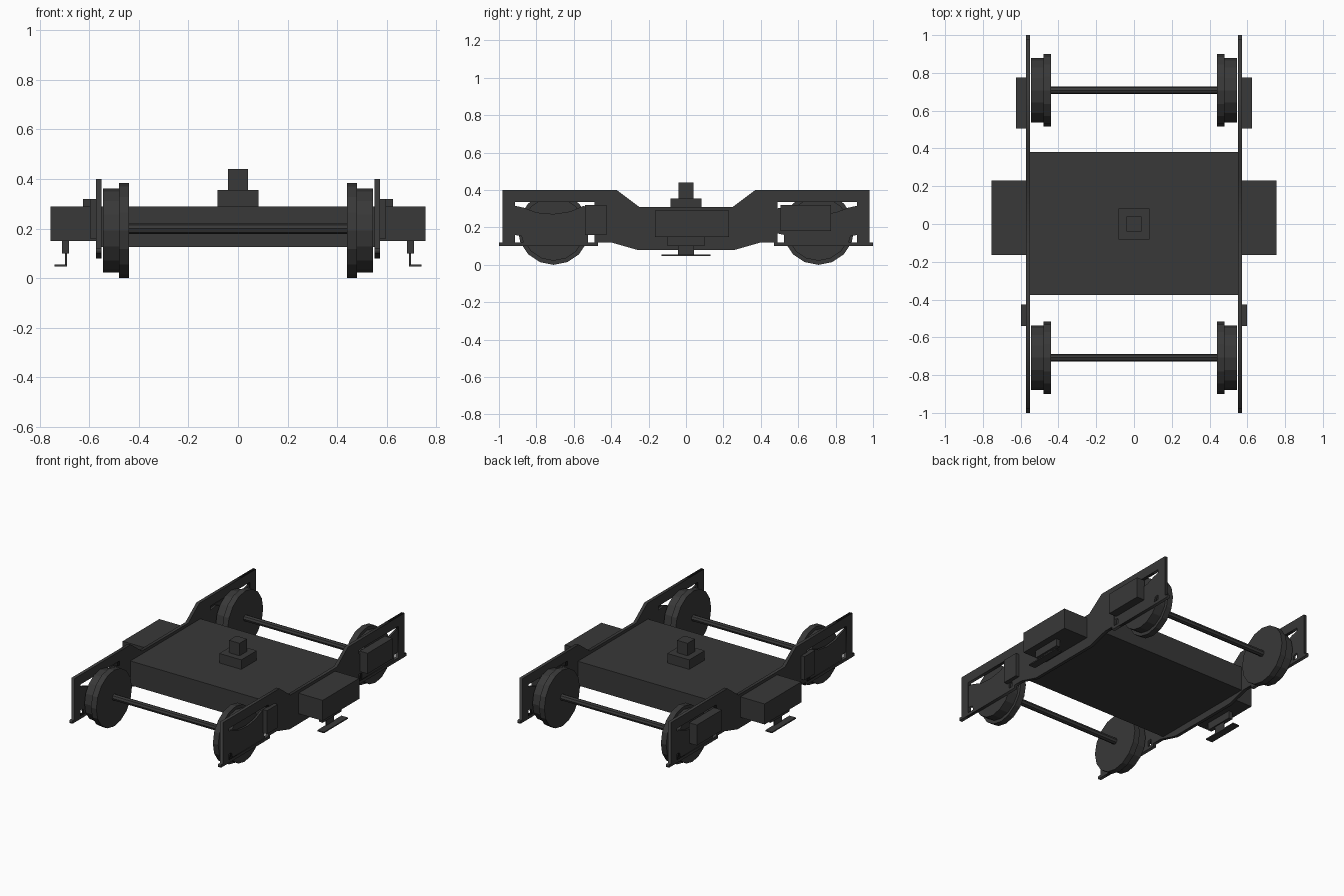
import bpy, bmesh, math
from mathutils import Vector

if "Cube" in bpy.data.objects:
    bpy.data.objects.remove(bpy.data.objects["Cube"])

steel = bpy.data.materials.new("dark_grey_steel")
steel.diffuse_color = (0.04, 0.04, 0.04, 1)
steel.use_nodes = True
steel.node_tree.nodes["Principled BSDF"].inputs["Base Color"].default_value = steel.diffuse_color


def finish(name, bm):
    bmesh.ops.recalc_face_normals(bm, faces=bm.faces)
    me = bpy.data.meshes.new(name)
    bm.to_mesh(me)
    bm.free()
    me.materials.append(steel)
    ob = bpy.data.objects.new(name, me)
    bpy.context.collection.objects.link(ob)
    return ob


def box(name, x, y, z, side=1):
    """Box from (min, max) ranges, mirrored across x when side is -1."""
    bm = bmesh.new()
    bmesh.ops.create_cube(bm, size=1)
    for v in bm.verts:
        v.co = Vector((side * (x[0] if v.co.x < 0 else x[1]),
                       y[0] if v.co.y < 0 else y[1],
                       z[0] if v.co.z < 0 else z[1]))
    return finish(name, bm)


def plate(name, loops, x0, x1, side):
    """Upright plate in the y-z plane; loops after the first are holes."""
    cu = bpy.data.curves.new(name, 'CURVE')
    cu.dimensions = '2D'
    cu.fill_mode = 'BOTH'
    cu.extrude = (x1 - x0) / 2
    for pts in loops:
        sp = cu.splines.new('POLY')
        sp.points.add(len(pts) - 1)
        for p, (y, z) in zip(sp.points, pts):
            p.co = (y, z, 0, 1)
        sp.use_cyclic_u = True
    cu.materials.append(steel)
    ob = bpy.data.objects.new(name, cu)
    bpy.context.collection.objects.link(ob)
    ob.rotation_euler = (math.pi / 2, 0, math.pi / 2)
    ob.location.x = side * (x0 + x1) / 2
    bpy.ops.object.select_all(action='DESELECT')
    ob.select_set(True)
    bpy.context.view_layer.objects.active = ob
    bpy.ops.object.convert(target='MESH')


def lathe(name, profile, y, z, sides):
    """Turned solid about the x direction; profile is (x, radius) pairs."""
    bm = bmesh.new()
    rings = [[bm.verts.new((x, y + r * math.sin(2 * math.pi * i / sides),
                            z + r * math.cos(2 * math.pi * i / sides)))
              for i in range(sides)] for x, r in profile]
    for a, b in zip(rings, rings[1:]):
        for i in range(sides):
            j = (i + 1) % sides
            bm.faces.new((a[i], a[j], b[j], b[i]))
    bm.faces.new(rings[0])
    bm.faces.new(rings[-1])
    return finish(name, bm)


# Central bolster and stepped pivot
box("bolster", (-0.55, 0.55), (-0.375, 0.38), (0.125, 0.29))
box("pivot_base", (-0.083, 0.083), (-0.083, 0.083), (0.29, 0.355))
box("pivot_pin", (-0.04, 0.04), (-0.04, 0.04), (0.355, 0.44))

# Half of the side frame outline, window and axle guard, for positive y
half = [(0.26, 0.08), (0.40, 0.12), (0.47, 0.12), (0.47, 0.10), (1.0, 0.10),
        (1.0, 0.12), (0.98, 0.12), (0.98, 0.40), (0.37, 0.40), (0.25, 0.31)]
window = [(0.49, 0.12), (0.915, 0.12), (0.915, 0.335), (0.49, 0.335)]
guard = [(0.525, 0.12), (0.525, 0.16), (0.48, 0.17), (0.48, 0.30),
         (0.55, 0.315), (0.62, 0.285), (0.71, 0.272), (0.80, 0.28),
         (0.865, 0.305), (0.92, 0.317), (0.92, 0.16), (0.88, 0.155),
         (0.87, 0.12)]


def flip(pts):
    return [(-y, z) for y, z in reversed(pts)]


# Wheelsets
for end, label in ((-1, "front"), (1, "back")):
    y = end * 0.708
    lathe(label + "_axle", [(-0.45, 0.021), (0.45, 0.021)], y, 0.2, 8)
    for s in (-1, 1):
        lathe(label + "_wheel",
              [(s * 0.44, 0.192), (s * 0.48, 0.192),
               (s * 0.48, 0.17), (s * 0.545, 0.17)], y, 0.192, 16)

# Both sides: frame, guards, equipment boxes and footstep
for s in (-1, 1):
    plate("side_frame", [half + flip(half), window, flip(window)],
          0.55, 0.572, s)
    for g in (guard, flip(guard)):
        plate("axle_guard", [g], 0.553, 0.568, s)
    box("front_small_box", (0.565, 0.597), (-0.54, -0.425), (0.16, 0.32), s)
    box("back_box", (0.565, 0.625), (0.505, 0.775), (0.18, 0.32), s)
    box("centre_box", (0.565, 0.755), (-0.165, 0.23), (0.15, 0.29), s)
    box("step_bracket", (0.682, 0.71), (-0.1, 0.1), (0.10, 0.15), s)
    box("step_hanger", (0.69, 0.697), (-0.042, 0.042), (0.05, 0.10), s)
    box("step_tread", (0.69, 0.74), (-0.13, 0.13), (0.048, 0.056), s)
